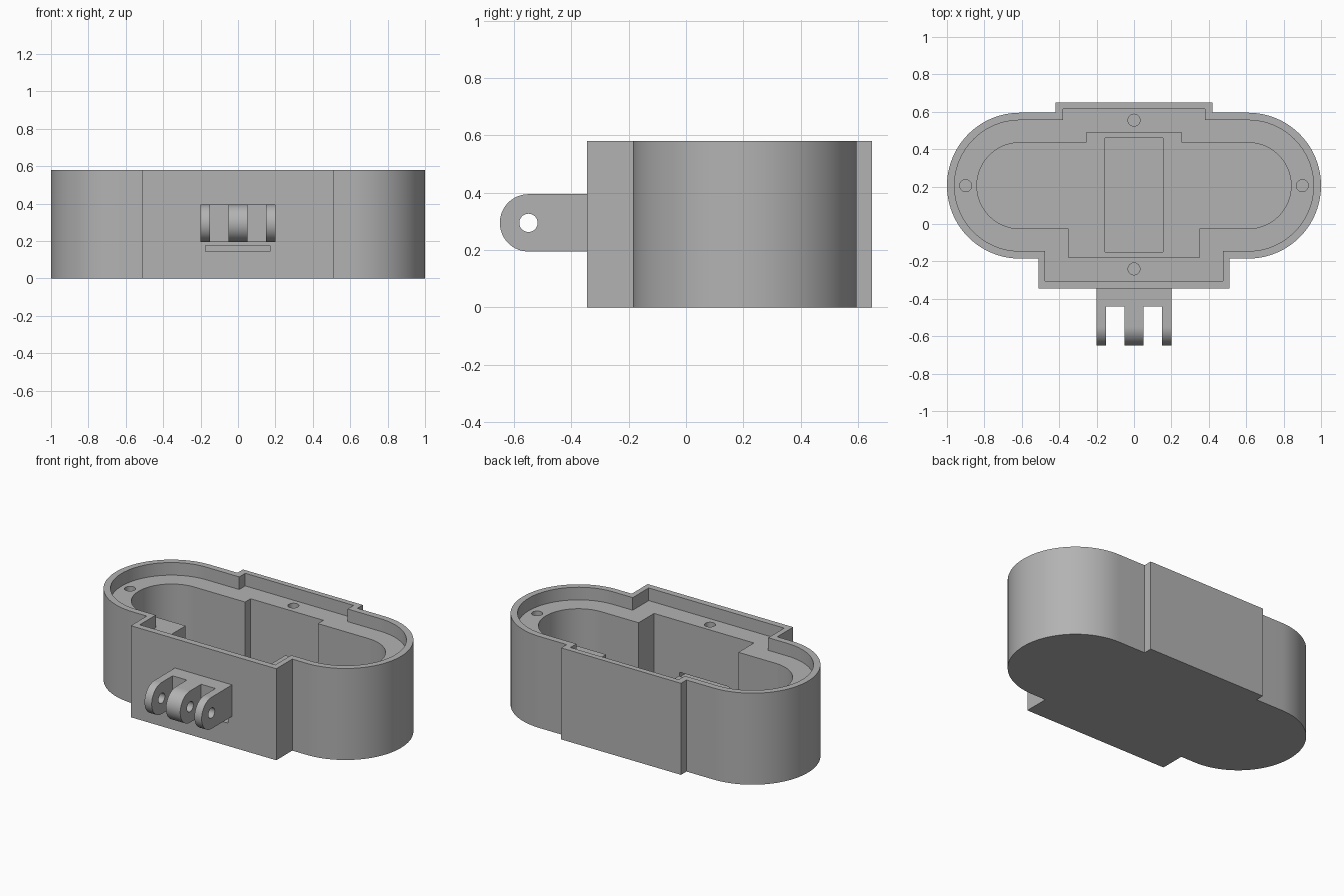
import bpy
import bmesh
from math import pi, sin, cos, radians
from mathutils import Matrix, Vector

cube = bpy.data.objects.get("Cube")
if cube:
    bpy.data.objects.remove(cube, do_unlink=True)

grey = bpy.data.materials.new("matte grey plastic")
grey.use_nodes = True
colour = (0.45, 0.45, 0.45, 1)
grey.diffuse_color = colour
grey.node_tree.nodes["Principled BSDF"].inputs["Base Color"].default_value = colour

MID_Y = 0.205   # centre line of the rounded ends
END_X = 0.61    # centre of each rounded end
TOP, SHELF, FLOOR = 0.58, 0.50, 0.08


def arc(cx, cy, r, start, end, steps):
    angles = [start + (end - start) * i / steps for i in range(steps + 1)]
    return [(cx + r * cos(a), cy + r * sin(a)) for a in angles]


def outline(r, front_x, front_y, back_x, back_y):
    """Rounded slot shape with a rectangular bump at the front and back."""
    right = [(front_x, front_y), (front_x, MID_Y - r)]
    right += arc(END_X, MID_Y, r, -pi / 2, pi / 2, 48)
    right += [(back_x, MID_Y + r), (back_x, back_y)]
    return right + [(-x, y) for x, y in reversed(right)]


def prism(name, points, low, high, along_x=False):
    """Extrude a profile up z, or a (y, z) profile along x."""
    bm = bmesh.new()
    place = (lambda a, b: (low, a, b)) if along_x else (lambda a, b: (a, b, low))
    face = bm.faces.new([bm.verts.new(place(a, b)) for a, b in points])
    top = bmesh.ops.extrude_face_region(bm, geom=[face])["geom"]
    shift = Vector((high - low, 0, 0) if along_x else (0, 0, high - low))
    bmesh.ops.translate(bm, vec=shift, verts=[v for v in top if isinstance(v, bmesh.types.BMVert)])
    bmesh.ops.recalc_face_normals(bm, faces=bm.faces)
    mesh = bpy.data.meshes.new(name)
    bm.to_mesh(mesh)
    bm.free()
    mesh.materials.append(grey)
    obj = bpy.data.objects.new(name, mesh)
    bpy.context.collection.objects.link(obj)
    return obj


def rect(a0, a1, b0, b1):
    return [(a0, b0), (a1, b0), (a1, b1), (a0, b1)]


def circle(cx, cy, r):
    return arc(cx, cy, r, 0, 2 * pi, 32)[:-1]


def select(obj):
    bpy.ops.object.select_all(action="DESELECT")
    obj.select_set(True)
    bpy.context.view_layer.objects.active = obj


def combine(obj, other, operation="DIFFERENCE"):
    select(obj)
    mod = obj.modifiers.new("boolean", "BOOLEAN")
    mod.operation, mod.solver, mod.object = operation, "EXACT", other
    bpy.ops.object.modifier_apply(modifier=mod.name)
    bpy.data.objects.remove(other, do_unlink=True)


# Housing with a lid recess, deep cavity and floor pocket
housing = prism("housing", outline(0.39, 0.51, -0.345, 0.42, 0.65), 0, TOP)
combine(housing, prism("lid_recess", outline(0.35, 0.475, -0.305, 0.38, 0.615), SHELF, TOP + 0.1))
combine(housing, prism("cavity", outline(0.23, 0.35, -0.18, 0.255, 0.49), FLOOR, TOP))
combine(housing, prism("floor_pocket", rect(-0.155, 0.155, -0.15, 0.46), 0.04, FLOOR + 0.1))

# Screw holes in the shelf
for x, y in [(-0.9, MID_Y), (0.9, MID_Y), (0, 0.555), (0, -0.24)]:
    combine(housing, prism("screw_hole", circle(x, y, 0.032), 0.3, TOP))

# Slot through the front wall, below the mount
combine(housing, prism("front_slot", rect(-0.4, -0.1, 0.145, 0.175), -0.175, 0.17, True))

# Hinge mount: rounded block cut into three pierced prongs
profile = [(-0.345, 0.395)] + arc(-0.55, 0.295, 0.1, pi / 2, 3 * pi / 2, 32) + [(-0.345, 0.195)]
mount = prism("hinge_mount", profile, -0.2, 0.2, True)
for side in (-1, 1):
    gap = rect(side * 0.1 - 0.05, side * 0.1 + 0.05, -0.8, -0.44)
    combine(mount, prism("prong_gap", gap, 0, 0.6))
combine(mount, prism("hinge_hole", circle(-0.55, 0.295, 0.032), -0.3, 0.3, True))

for obj in (housing, mount):
    select(obj)
    bpy.ops.object.shade_smooth_by_angle(angle=radians(30))
